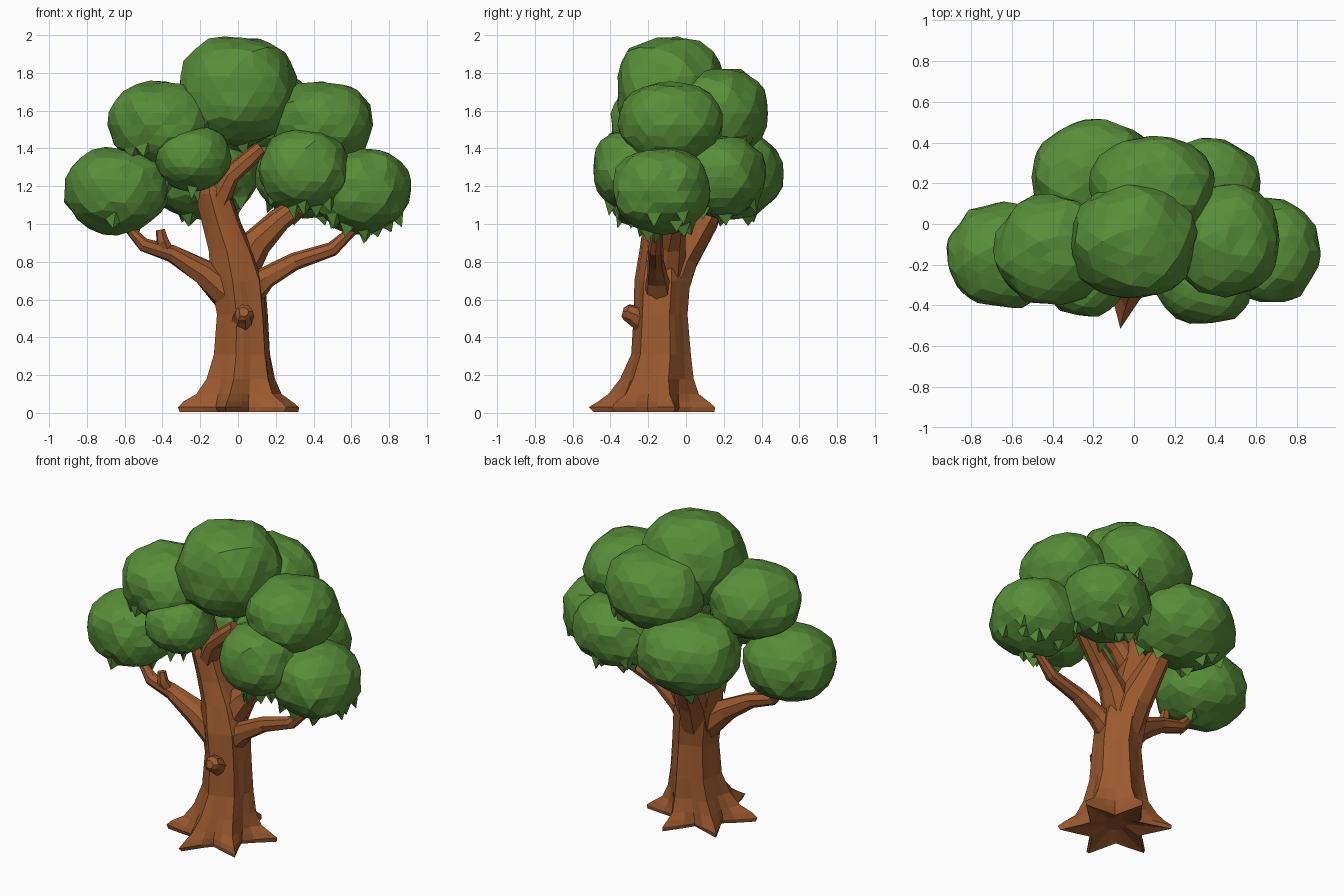
import bpy, bmesh, math, random
from mathutils import Vector

random.seed(4)
cube = bpy.data.objects.get("Cube")
if cube:
    bpy.data.objects.remove(cube, do_unlink=True)


def make_material(name, colour):
    mat = bpy.data.materials.new(name)
    mat.use_nodes = True
    mat.diffuse_color = colour
    mat.node_tree.nodes["Principled BSDF"].inputs["Base Color"].default_value = colour
    return mat


bark = make_material("bark brown", (0.33, 0.102, 0.028, 1))
leaf = make_material("leaf green", (0.095, 0.27, 0.04, 1))


def finish(bm, name, mat):
    bmesh.ops.recalc_face_normals(bm, faces=bm.faces)
    mesh = bpy.data.meshes.new(name)
    bm.to_mesh(mesh)
    bm.free()
    mesh.materials.append(mat)
    obj = bpy.data.objects.new(name, mesh)
    bpy.context.collection.objects.link(obj)


def loft(name, rings, mat):
    """Skin a list of equal point rings and cap both ends."""
    bm = bmesh.new()
    rows = [[bm.verts.new(p) for p in ring] for ring in rings]
    n = len(rows[0])
    for a, b in zip(rows, rows[1:]):
        for i in range(n):
            j = (i + 1) % n
            bm.faces.new((a[i], a[j], b[j], b[i]))
    bm.faces.new(rows[0])
    bm.faces.new(rows[-1])
    finish(bm, name, mat)


def branch(name, path, sides=8):
    """Tapering tube through (x, y, z, radius) points."""
    pts = [Vector(p[:3]) for p in path]
    rings = []
    for k, p in enumerate(pts):
        along = (pts[min(k + 1, len(pts) - 1)] - pts[max(k - 1, 0)]).normalized()
        u = along.cross(Vector((0.3, 1, 0.1))).normalized()
        v = along.cross(u)
        ring = []
        for i in range(sides):
            a = math.tau * i / sides
            r = path[k][3] * random.uniform(0.9, 1.12)
            ring.append(p + (u * math.cos(a) + v * math.sin(a)) * r)
        rings.append(ring)
    loft(name, rings, bark)


def foliage(name, centre, size):
    """Faceted uneven clump with a few pointed leaf tips hanging underneath."""
    bm = bmesh.new()
    bmesh.ops.create_icosphere(bm, subdivisions=3, radius=1)
    phase = random.uniform(0, 6)
    for vert in bm.verts:
        p = vert.co.copy()
        power = 2.2 + 0.2 * p.z
        p /= sum(abs(c) ** power for c in p) ** (1 / power)
        lumps = 0.03 * math.sin(4 * p.x + phase) * math.cos(5 * p.y + 3 * p.z + phase)
        p *= 1.0 + lumps + random.uniform(-0.035, 0.035)
        vert.co = Vector(c + q * s for c, q, s in zip(centre, p, size))
    bm.normal_update()
    low = [f for f in bm.faces
           if f.calc_center_median().z < centre[2] - 0.45 * size[2] and random.random() < 0.08]
    normals = [f.normal.copy() for f in low]
    tips = bmesh.ops.poke(bm, faces=low)["verts"]
    for tip, normal in zip(tips, normals):
        tip.co += normal * 0.015 + Vector((0, 0, -random.uniform(0.035, 0.06)))
    finish(bm, name, leaf)


# Trunk with hollow underside and flared root points:
# height, centre x, centre y, radius, root reach
profile = [
    (0.04, 0, -0.17, 0.07, 0),
    (0.005, 0, -0.17, 0.165, 0.165),
    (0.03, 0, -0.17, 0.175, 0.17),
    (0.06, 0, -0.17, 0.175, 0.125),
    (0.10, 0.005, -0.165, 0.17, 0.075),
    (0.18, 0.015, -0.155, 0.155, 0.04),
    (0.31, 0.02, -0.135, 0.138, 0.022),
    (0.52, 0.02, -0.135, 0.125, 0.018),
    (0.7, 0.0, -0.125, 0.13, 0.018),
    (0.86, -0.035, -0.12, 0.115, 0.012),
    (1.0, -0.085, -0.12, 0.1, 0.01),
    (1.16, -0.13, -0.13, 0.09, 0.01),
    (1.4, -0.17, -0.12, 0.06, 0),
]
roots = 6
reach = [random.uniform(0.94, 1.1) for _ in range(roots)]
rings = []
for z, cx, cy, r, flare in profile:
    ring = []
    for i in range(roots * 4):
        a = math.radians(-101) + math.tau * i / (roots * 4)
        lobe = (1, 0.3, 0, 0.3)[i % 4] * reach[i // 4]
        rad = (r + flare * lobe) * random.uniform(0.97, 1.03)
        ring.append(Vector((cx + rad * math.cos(a), cy + rad * math.sin(a), z)))
    rings.append(ring)
loft("trunk", rings, bark)

# Branches and knot
branch("right_low_branch", [(-0.03, -0.14, 0.62, 0.1), (-0.18, -0.16, 0.745, 0.07),
                            (-0.35, -0.18, 0.845, 0.047), (-0.5, -0.18, 0.89, 0.04),
                            (-0.57, -0.17, 0.97, 0.025)])
branch("right_twig", [(-0.37, -0.18, 0.85, 0.035), (-0.4, -0.2, 0.91, 0.032),
                      (-0.41, -0.2, 0.97, 0.025)], 6)
branch("left_low_branch", [(0.03, -0.14, 0.6, 0.09), (0.15, -0.15, 0.715, 0.062),
                           (0.3, -0.16, 0.8, 0.045), (0.5, -0.16, 0.865, 0.037),
                           (0.62, -0.15, 0.98, 0.025)])
branch("left_high_branch", [(0.0, -0.11, 0.74, 0.11), (0.1, -0.08, 0.9, 0.077),
                            (0.22, -0.06, 1.02, 0.06), (0.38, -0.01, 1.14, 0.045)])
branch("back_branch", [(0.0, -0.12, 0.58, 0.11), (-0.03, -0.03, 0.82, 0.105),
                       (-0.07, 0.1, 1.02, 0.075), (-0.12, 0.18, 1.18, 0.055)])
branch("front_arm", [(-0.12, -0.14, 1.1, 0.075), (-0.04, -0.19, 1.26, 0.055),
                     (0.06, -0.21, 1.35, 0.047), (0.12, -0.2, 1.4, 0.04)])
branch("knot", [(0.02, -0.2, 0.47, 0.065), (0.03, -0.28, 0.515, 0.055),
                (0.03, -0.315, 0.53, 0.045), (0.03, -0.335, 0.535, 0.025)])

# Foliage clumps: centre, half sizes
clumps = {
    "crown": ((-0.005, -0.085, 1.7), (0.31, 0.285, 0.29)),
    "right_upper": ((-0.405, -0.13, 1.525), (0.275, 0.27, 0.225)),
    "left_upper": ((0.45, -0.08, 1.525), (0.265, 0.275, 0.225)),
    "right_outer": ((-0.64, -0.155, 1.175), (0.275, 0.26, 0.225)),
    "left_outer": ((0.655, -0.13, 1.175), (0.26, 0.26, 0.225)),
    "right_front": ((-0.24, -0.26, 1.345), (0.2, 0.195, 0.17)),
    "left_front": ((0.35, -0.29, 1.285), (0.235, 0.205, 0.215)),
    "back_upper": ((0.09, 0.17, 1.585), (0.305, 0.265, 0.24)),
    "right_back": ((-0.19, 0.23, 1.26), (0.31, 0.28, 0.235)),
    "left_back": ((0.36, 0.17, 1.25), (0.265, 0.25, 0.22)),
}
for label, (centre, size) in clumps.items():
    foliage(label + "_foliage", centre, size)
